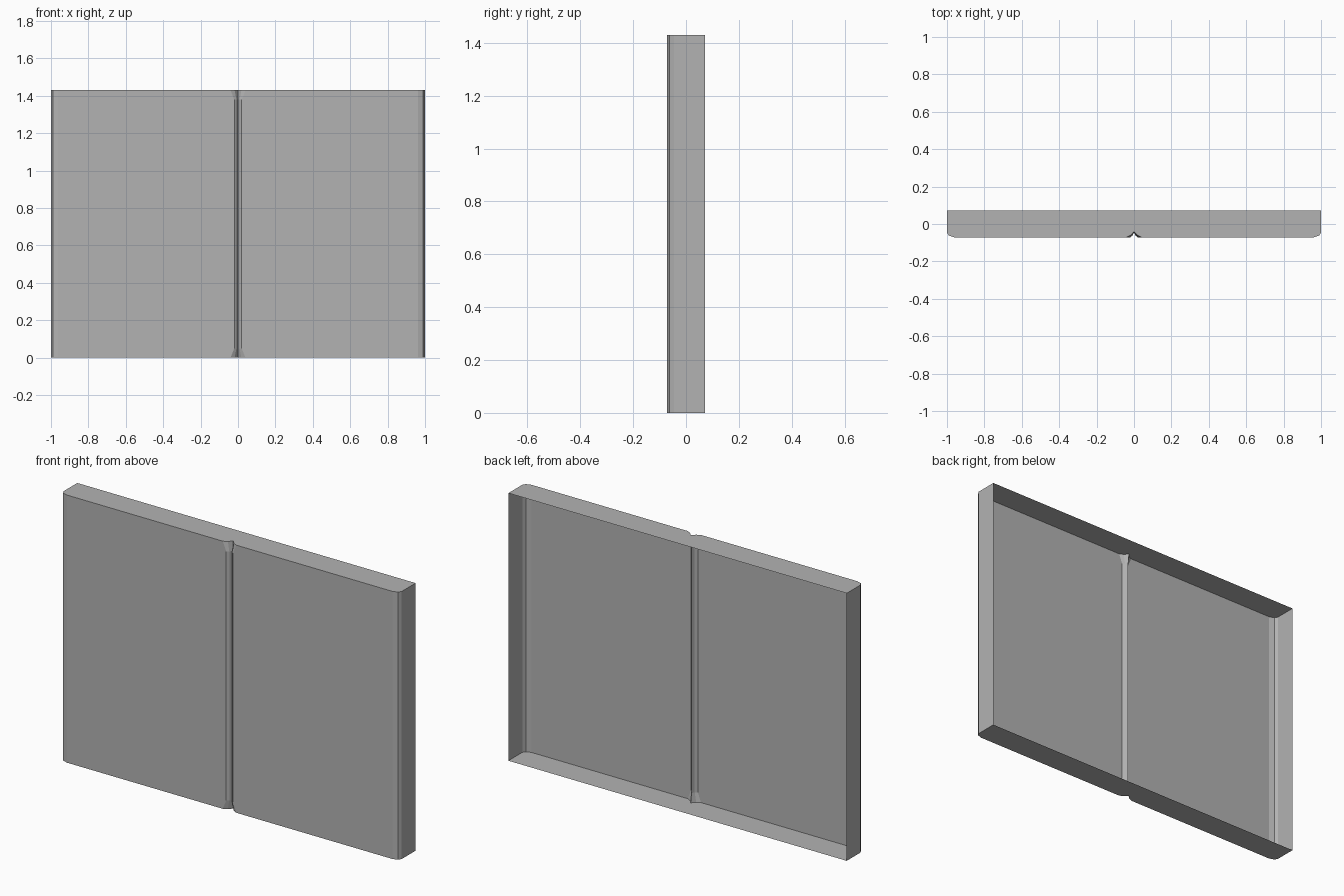
import bpy, bmesh

if "Cube" in bpy.data.objects:
    bpy.data.objects.remove(bpy.data.objects["Cube"], do_unlink=True)

HEIGHT, FRONT, BACK, FLARE = 1.43, -0.071, 0.071, 0.05

# Half profiles, from the back edge round the soft corner to the centre groove
corner = [(1.0, BACK), (1.0, -0.046), (0.99, -0.062), (0.962, FRONT)]
groove = [(0.02, FRONT), (0.008, -0.062), (0.0, -0.046)]
flared = [(0.04, FRONT), (0.018, -0.06), (0.0, -0.04)]


def mirrored(half):
    return half + [(-x, y) for x, y in reversed(half[:-1])]


# Open-backed shell: flared groove ends, straight groove between
bm = bmesh.new()
rings = []
for z, centre in ((0, flared), (FLARE, groove),
                  (HEIGHT - FLARE, groove), (HEIGHT, flared)):
    rings.append([bm.verts.new((x, y, z)) for x, y in mirrored(corner + centre)])

for low, high in zip(rings, rings[1:]):
    for i in range(len(low) - 1):
        bm.faces.new((low[i + 1], low[i], high[i], high[i + 1]))

# Top and bottom panels
bm.faces.new(rings[0])
bm.faces.new(list(reversed(rings[-1])))
bmesh.ops.recalc_face_normals(bm, faces=bm.faces[:])

# Make the front sheet face forwards
front = max(bm.faces, key=lambda f: f.calc_area())
if front.normal.y > 0:
    bmesh.ops.reverse_faces(bm, faces=bm.faces[:])

mesh = bpy.data.meshes.new("double_door_panel")
bm.to_mesh(mesh)
bm.free()
panel = bpy.data.objects.new("double_door_panel", mesh)
bpy.context.collection.objects.link(panel)

# Plain grey finish
grey = bpy.data.materials.new("plain grey")
grey.use_nodes = True
colour = (0.45, 0.45, 0.45, 1)
grey.diffuse_color = colour
grey.node_tree.nodes["Principled BSDF"].inputs["Base Color"].default_value = colour
mesh.materials.append(grey)
